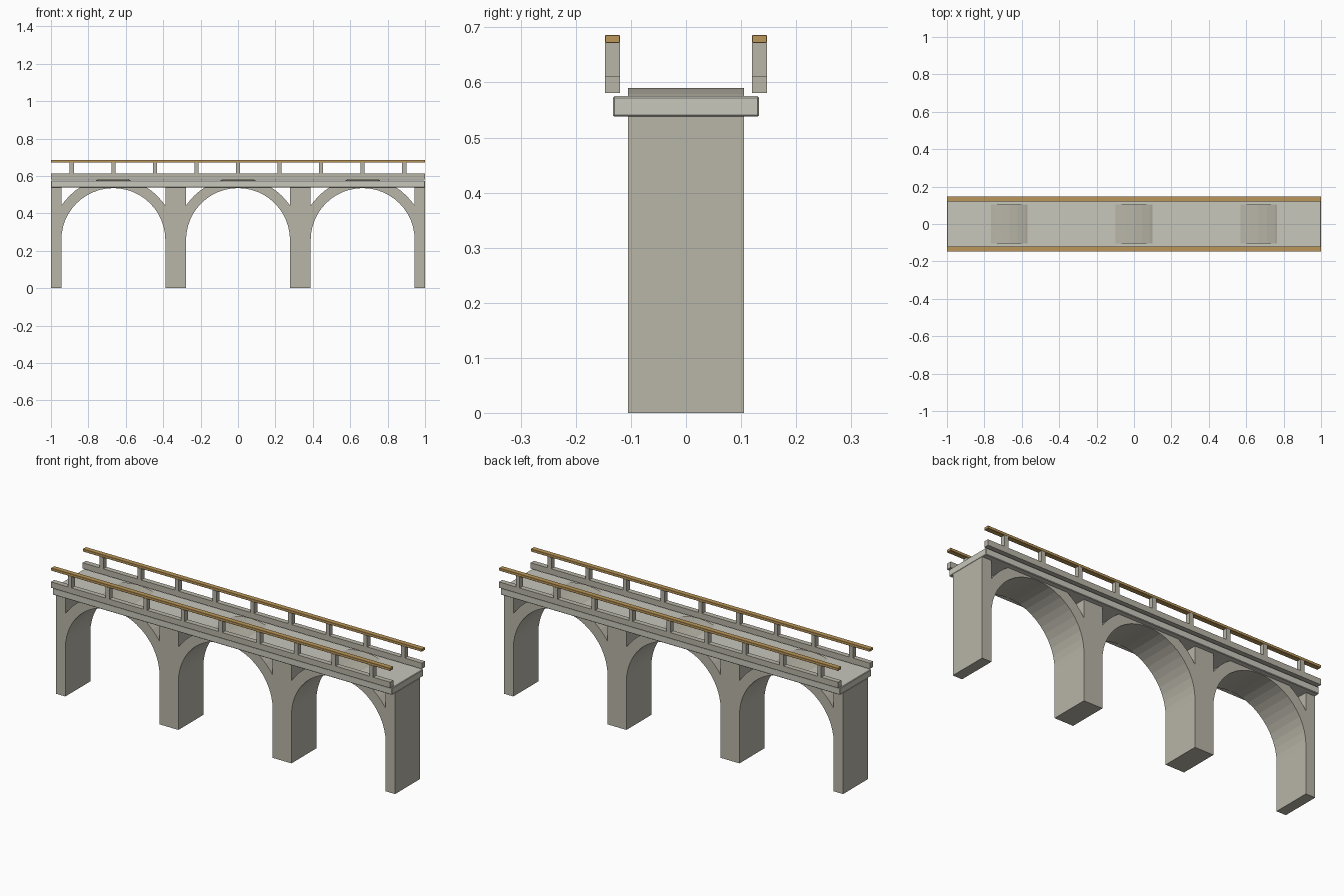
import bpy, bmesh
from math import sin, cos, acos, pi

if "Cube" in bpy.data.objects:
    bpy.data.objects.remove(bpy.data.objects["Cube"])

def material(name, rgb):
    m = bpy.data.materials.new(name)
    m.diffuse_color = (*rgb, 1)
    m.use_nodes = True
    m.node_tree.nodes["Principled BSDF"].inputs["Base Color"].default_value = m.diffuse_color
    return m

STONE = material("stone", (0.48, 0.46, 0.39))
PALE = material("pale_stone", (0.58, 0.57, 0.50))
WOOD = material("wood", (0.50, 0.31, 0.10))

def add_object(name, bm, mat):
    bmesh.ops.recalc_face_normals(bm, faces=bm.faces)
    me = bpy.data.meshes.new(name)
    bm.to_mesh(me)
    bm.free()
    me.materials.append(mat)
    ob = bpy.data.objects.new(name, me)
    bpy.context.collection.objects.link(ob)
    return ob

def box(name, x, y, z, mat, bevel=0):
    bm = bmesh.new()
    bmesh.ops.create_cube(bm, size=1)
    for v in bm.verts:
        for i, (a, b) in enumerate((x, y, z)):
            v.co[i] = a if v.co[i] < 0 else b
    if bevel:
        bmesh.ops.bevel(bm, geom=bm.edges[:], offset=bevel, segments=1, affect='EDGES')
    return add_object(name, bm, mat)

# Arched bays: two piers and an arch ring in one outline, open spandrels
OUTER, INNER, SPRING, PIER_TOP, DEPTH, SEGS = 1 / 3, 0.278, 0.257, 0.538, 0.105, 24

def arc(r, angles):
    return [(r * cos(a), SPRING + r * sin(a)) for a in angles]

steps = [pi * i / SEGS for i in range(SEGS + 1)]
cut = acos(INNER / OUTER)
crown = [pi - cut] + [a for a in reversed(steps) if cut < a < pi - cut] + [cut]
outline = ([(-OUTER, 0), (-OUTER, PIER_TOP), (-INNER, PIER_TOP)] + arc(OUTER, crown)
           + [(INNER, PIER_TOP), (OUTER, PIER_TOP), (OUTER, 0), (INNER, 0)]
           + arc(INNER, steps) + [(-INNER, 0)])

for n in range(3):
    bm = bmesh.new()
    cx = (n - 1) * 2 / 3
    face = bm.faces.new([bm.verts.new((cx + x, -DEPTH, z)) for x, z in outline])
    ext = bmesh.ops.extrude_face_region(bm, geom=[face], use_keep_orig=True)
    moved = [g for g in ext["geom"] if isinstance(g, bmesh.types.BMVert)]
    bmesh.ops.translate(bm, verts=moved, vec=(0, 2 * DEPTH, 0))
    add_object(f"arch_bay_{n + 1}", bm, STONE)

# Deck slab
box("deck", (-1, 1), (-0.133, 0.133), (0.538, 0.575), PALE, 0.003)

# Kerbs, posts and wooden handrails on both sides
for side, y in (("front", (-0.147, -0.12)), ("back", (0.12, 0.147))):
    box(f"{side}_kerb", (-1, 1), y, (0.581, 0.612), STONE)
    for i in range(9):
        x = (i - 4) * 2 / 9
        box(f"{side}_post_{i + 1}", (x - 0.011, x + 0.011), y, (0.612, 0.672), STONE)
    box(f"{side}_handrail", (-1, 1), y, (0.672, 0.686), WOOD, 0.001)
